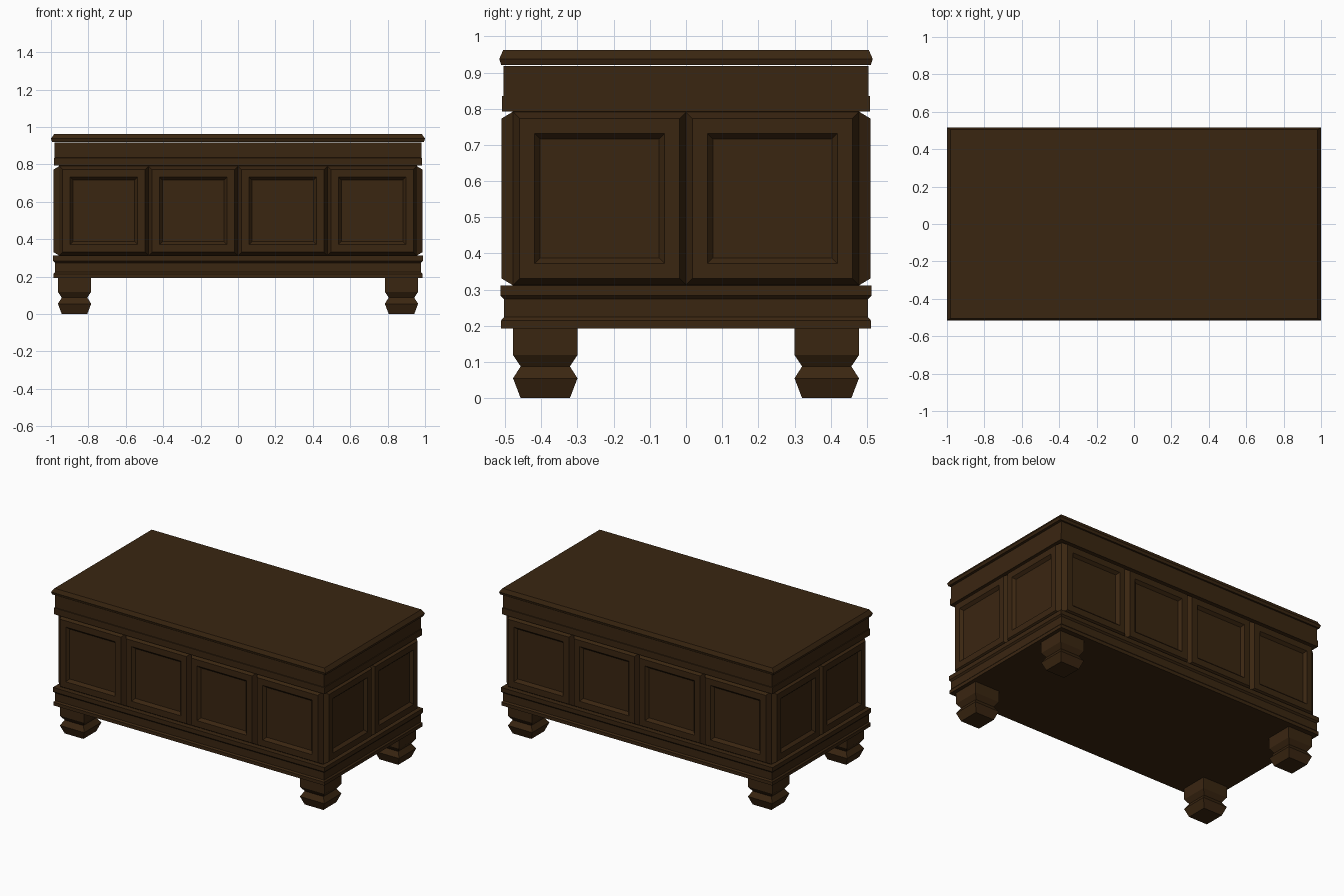
import bpy, bmesh
from math import radians, pi
from mathutils import Matrix

if "Cube" in bpy.data.objects:
    bpy.data.objects.remove(bpy.data.objects["Cube"])

wood = bpy.data.materials.new("dark walnut wood")
wood.diffuse_color = (0.042, 0.019, 0.0055, 1)
wood.use_nodes = True
wood.node_tree.nodes["Principled BSDF"].inputs["Base Color"].default_value = wood.diffuse_color


def loft(name, rings, matrix=None, bottom=True):
    """Stack of rectangles (half width, half depth, height) joined into one solid."""
    bm = bmesh.new()
    loops = [[bm.verts.new((sx * hx, sy * hy, z))
              for sx, sy in ((-1, -1), (1, -1), (1, 1), (-1, 1))]
             for hx, hy, z in rings]
    for a, b in zip(loops, loops[1:]):
        for i in range(4):
            j = (i + 1) % 4
            bm.faces.new((a[i], a[j], b[j], b[i]))
    bm.faces.new(loops[-1])
    if bottom:
        bm.faces.new(loops[0][::-1])
    mesh = bpy.data.meshes.new(name)
    bm.to_mesh(mesh)
    bm.free()
    mesh.materials.append(wood)
    ob = bpy.data.objects.new(name, mesh)
    bpy.context.collection.objects.link(ob)
    if matrix:
        ob.matrix_world = matrix
    return ob


def body_ring(y, z):
    return (y + 0.476, y, z)


# Base moulding
loft("base_moulding", [body_ring(y, z) for y, z in (
    (0.511, 0.193), (0.511, 0.215), (0.503, 0.224), (0.503, 0.274),
    (0.513, 0.284), (0.513, 0.312))])

# Inner case behind the panels
loft("case", [body_ring(0.48, 0.31), body_ring(0.48, 0.794)])

# Upper rail with its lower band
loft("upper_rail", [body_ring(y, z) for y, z in (
    (0.508, 0.793), (0.508, 0.835), (0.504, 0.836), (0.504, 0.918))])

# Lid with bevelled edge, a hairline above the rail
loft("lid", [(0.994, 0.511, 0.921), (1.0, 0.516, 0.938), (0.982, 0.505, 0.963)])

# Raised panels with recessed centres: four on long sides, two on short sides
PANEL = 0.239
panel_rings = [(PANEL, PANEL, 0), (PANEL - 0.018, PANEL - 0.018, 0.03),
               (0.18, 0.18, 0.03), (0.164, 0.164, 0.012)]
for side, turn, count, out in (("front", 0, 4, 0.48), ("right", pi / 2, 2, 0.956),
                               ("back", pi, 4, 0.48), ("left", -pi / 2, 2, 0.956)):
    for i in range(count):
        x = (i - (count - 1) / 2) * PANEL * 2
        place = (Matrix.Rotation(turn, 4, 'Z') @ Matrix.Translation((x, -out, 0.552))
                 @ Matrix.Rotation(radians(90), 4, 'X'))
        loft(f"{side}_panel_{i + 1}", panel_rings, place, bottom=False)

# Square turned-profile feet
for sx in (-1, 1):
    for sy in (-1, 1):
        loft(f"{'front' if sy < 0 else 'back'}_{'left' if sx < 0 else 'right'}_foot",
             [(h, h, z) for h, z in ((0.068, 0), (0.089, 0.055), (0.068, 0.088),
                                     (0.089, 0.119), (0.089, 0.2))],
             Matrix.Translation((sx * 0.874, sy * 0.389, 0)))
